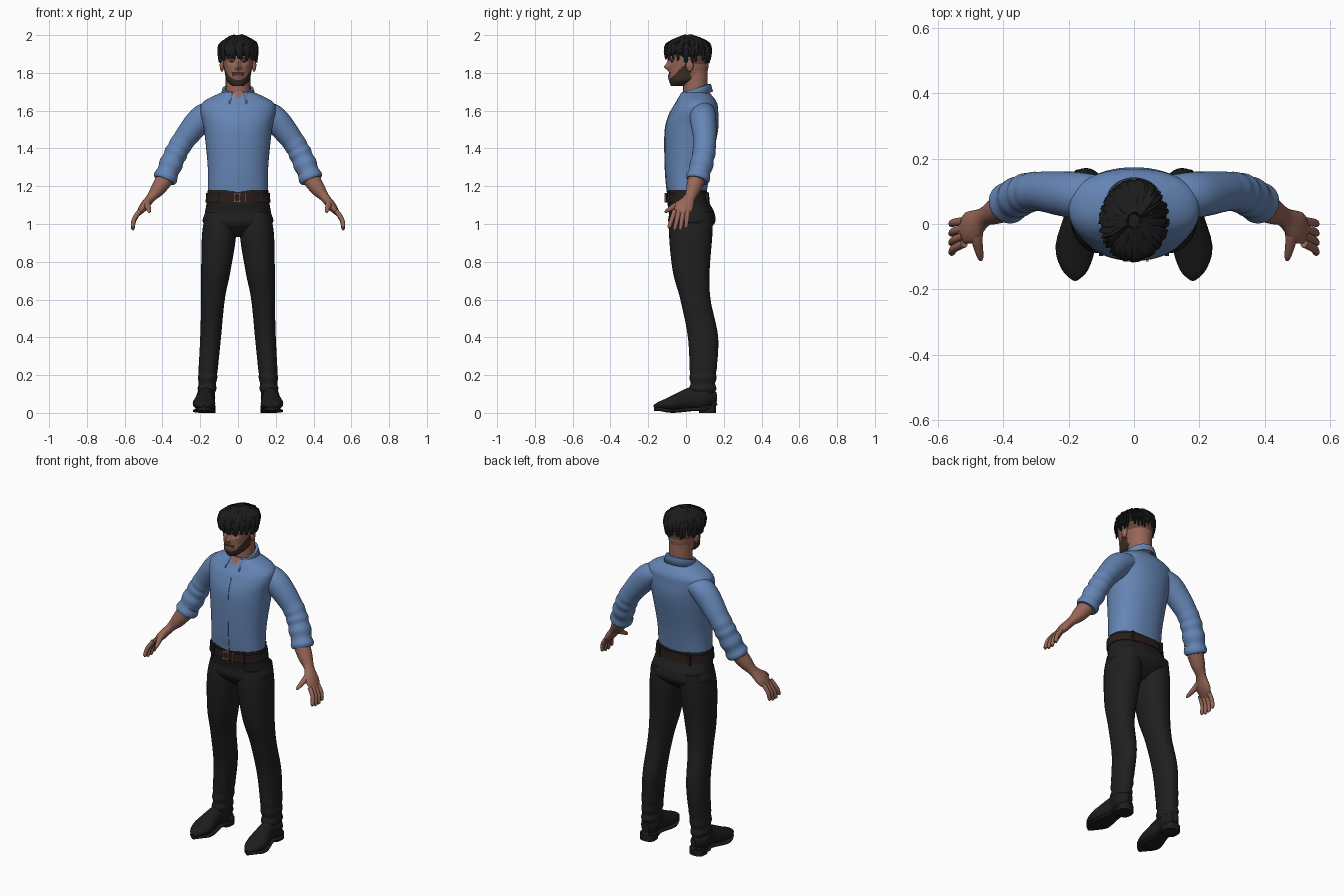
import bpy, bmesh, math, random
from mathutils import Vector, noise

random.seed(4)
if "Cube" in bpy.data.objects:
    bpy.data.objects.remove(bpy.data.objects["Cube"])

def material(name, *colour):
    mat = bpy.data.materials.new(name)
    mat.use_nodes = True
    mat.diffuse_color = (*colour, 1)
    mat.node_tree.nodes["Principled BSDF"].inputs["Base Color"].default_value = (*colour, 1)
    return mat

SHIRT = material("shirt_blue", .13, .235, .46)
SKIN = material("skin_brown", .31, .135, .095)
TROUSER = material("trouser_black", .014, .014, .014)
HAIR = material("hair_black", .011, .011, .012)
BEARD = material("beard_brown", .045, .026, .02)
FADE = material("shaved_hair", .13, .06, .043)
SHOE = material("shoe_black", .012, .012, .013)
BELT = material("belt_brown", .022, .012, .01)
COPPER = material("buckle_copper", .38, .13, .08)
LIP = material("lip_brown", .25, .095, .075)
FORWARD, SIDEWAYS, UPWARD = Vector((0, 1, 0)), Vector((1, 0, 0)), Vector((0, 0, 1))
made = []

def finish(name, bm, materials, rule=None, mirror=False):
    bmesh.ops.recalc_face_normals(bm, faces=bm.faces[:])
    if rule:
        for face in bm.faces:
            face.material_index = rule(face.calc_center_median())
    mesh = bpy.data.meshes.new(name)
    bm.to_mesh(mesh)
    bm.free()
    obj = bpy.data.objects.new(name, mesh)
    bpy.context.scene.collection.objects.link(obj)
    for mat in materials:
        mesh.materials.append(mat)
    if mirror:
        obj.modifiers.new("mirror", 'MIRROR').use_mirror_merge = False
    made.append(obj)
    return obj

def spline(rows, steps):
    # smooth interpolation through the key rows
    result = []
    for i in range(len(rows) - 1):
        keys = rows[max(i - 1, 0)], rows[i], rows[i + 1], rows[min(i + 2, len(rows) - 1)]
        for t in (step / steps for step in range(steps)):
            result.append([b + t / 2 * (c - a + t * (2*a - 5*b + 4*c - d + t * (3*(b - c) + d - a)))
                           for a, b, c, d in zip(*keys)])
    return result + [list(rows[-1])]

def loft(name, paths, *materials, flat=False, ref=FORWARD, sides=24, steps=4, square=2,
         rule=None, mirror=False, warp=None):
    # skin rings of (x, y, z, radius_u, radius_v) along each path
    bm = bmesh.new()
    for path in paths:
        rows = spline(path, steps)
        rings = []
        for i, (x, y, z, radius_u, radius_v) in enumerate(rows):
            before, after = rows[max(i - 1, 0)], rows[min(i + 1, len(rows) - 1)]
            along = (Vector(after[:3]) - Vector(before[:3])).normalized()
            u = (ref - along * ref.dot(along)).normalized()
            v = along.cross(u)
            if flat:
                u, v = SIDEWAYS, FORWARD
            ring = []
            for angle in (math.tau * k / sides for k in range(sides)):
                c, s = (math.copysign(abs(w) ** (2 / square), w) for w in (math.cos(angle), math.sin(angle)))
                point = Vector((x, y, z)) + u * radius_u * c + v * radius_v * s
                ring.append(bm.verts.new(warp(point) if warp else point))
            rings.append(ring)
        for lower, upper in zip(rings, rings[1:]):
            for k in range(sides):
                bm.faces.new((lower[k - 1], lower[k], upper[k], upper[k - 1]))
        bm.faces.new(rings[0])
        bm.faces.new(rings[-1])
    return finish(name, bm, materials, rule, mirror)

def spans(*rows):
    # (height, inner, outer, front, back) to ring rows
    return [((right + left) / 2, (front + back) / 2, z, (right - left) / 2, (back - front) / 2)
            for z, left, right, front, back in rows]

def centred(*rows, grow=0):
    # (height, half width, front, back) to ring rows
    return spans(*[(z, -w - grow, w + grow, front - grow, back + grow) for z, w, front, back in rows])

def solid(name, create, loc, scale, mat, mirror=False, **options):
    bm = bmesh.new()
    create(bm, **options)
    for vert in bm.verts:
        vert.co = Vector(loc) + Vector(a * b for a, b in zip(vert.co, scale))
    finish(name, bm, [mat], mirror=mirror)

def box(name, loc, scale, mat):
    solid(name, bmesh.ops.create_cube, loc, scale, mat, size=1)

def ball(name, loc, scale, mat):
    solid(name, bmesh.ops.create_uvsphere, loc, scale, mat, mirror=True, u_segments=16, v_segments=10, radius=1)

# Shirt body, with an open neck
torso = [(1.17, .16, -.1, .11), (1.3, .16, -.11, .13), (1.5, .18, -.11, .17), (1.6, .2, -.08, .17),
         (1.65, .18, -.05, .16), (1.7, .08, -.02, .12)]
loft("shirt_body", [centred(*torso)], SHIRT, SKIN, flat=True, sides=64, steps=10, square=2.2,
     rule=lambda c: int(c.y < 0 and abs(c.x) < (c.z - 1.65) * .6))
loft("shirt_placket", [[(0, front, z, .013, .003) for z, width, front, back in torso[:4]]], SHIRT,
     ref=SIDEWAYS, sides=12, steps=10, square=6)
# Collar folded around the neck
bm = bmesh.new()
previous = None
for i in range(41):
    angle = math.radians(-158 + 316 * i / 40)
    turn = (1 - math.cos(angle)) / 2
    point = turn ** 5
    top = 1.74 - .05 * turn
    edge = [bm.verts.new((r * math.sin(angle), .05 + r * math.cos(angle), z)) for r, z in
            ((.07, top - .02), (.07, top), (.08, top), (.09 + .03 * point, top - .04 - .02 * point))]
    if previous:
        for k in range(3):
            bm.faces.new((previous[k], previous[k + 1], edge[k + 1], edge[k]))
    previous = edge
thickness = finish("shirt_collar", bm, [SHIRT]).modifiers.new("thickness", 'SOLIDIFY')
thickness.thickness, thickness.offset = .006, 0
# Sleeves, with folds that grow towards the rolled cuffs
sleeve = spline([(.11, .09, 1.6, .06, .05), (.19, .09, 1.56, .07, .07), (.29, .1, 1.44, .06, .06),
                 (.34, .09, 1.35, .06, .06), (.39, .06, 1.23, .06, .06)], 12)
for i, row in enumerate(sleeve):
    fold = 1 + .08 * math.sin(i) * max(0, i / len(sleeve) - .4) / .6
    row[3:] = [radius * fold for radius in row[3:]]
loft("sleeve", [sleeve], SHIRT, sides=32, steps=1, mirror=True)
# Forearms, hands and fingers
loft("forearm", [[(.36, .07, 1.28, .05, .05), (.42, .04, 1.19, .04, .04), (.46, .02, 1.14, .03, .025),
                  (.5, -.01, 1.09, .05, .023), (.53, -.03, 1.05, .03, .01)]], SKIN, mirror=True)
fingers = [[(.48, -.01, 1.12, .02, .016), (.48, -.05, 1.1, .017, .017), (.47, -.1, 1.07, .01, .01),
            (.47, -.11, 1.06, .004, .004)]]
for k in range(4):
    root = Vector((.52, -.06 + .023 * k, 1.07))
    tip = Vector((.56, -.09 + .03 * k, .965 + .01 * abs(k - 1.5)))
    fingers.append([(*root, .013, .013), (*(root.lerp(tip, .5) + SIDEWAYS * .01), .012, .012),
                    (*root.lerp(tip, .94), .01, .01), (*tip, .004, .004)])
loft("fingers", fingers, SKIN, sides=12, ref=Vector((.3, 1, .5)), mirror=True)

# Trousers, creased above the hem
def crease(point):
    axis = Vector((.16, .09, point.z))
    return point + (point - axis) * .08 * math.sin(point.z * 110) * math.exp(-(point.z / .2) ** 4)

loft("trouser_hips", [centred((.93, .06, -.02, .07), (1, .18, -.09, .15), (1.06, .175, -.09, .15),
                              (1.12, .165, -.1, .12), (1.18, .16, -.1, .11))],
     TROUSER, flat=True, sides=48, square=2.3)
loft("trouser_leg", [spans((1.06, .03, .17, -.08, .14), (.95, .01, .19, -.09, .14), (.75, .04, .195, -.07, .125),
                           (.6, .07, .195, -.03, .13), (.4, .09, .2, .01, .17), (.2, .11, .21, .02, .16),
                           (.1, .12, .21, .02, .155))],
     TROUSER, flat=True, sides=32, steps=14, square=2.2, mirror=True, warp=crease)
# Belt, loops and buckle
loft("belt", [centred((1.115, .166, -.1, .12), (1.165, .162, -.1, .115), grow=.006)], BELT,
     flat=True, sides=48, steps=1, square=2.3)
for x in (-.1, .1):
    for y in (-.09, .11):
        box("belt_loop", (x, y, 1.14), (.014, .016, .06), TROUSER)
for x in (-.02, .01, .04):
    box("buckle_bar", (x, -.11, 1.14), (.008, .01, .05), COPPER)
for z in (1.12, 1.16):
    box("buckle_rail", (-.005, -.11, z), (.04, .01, .007), COPPER)
# Shoes, with the sole following the upper
shoe = [(.16, .16, .08, .02, .03), (.17, .1, .08, .05, .06), (.17, .04, .08, .04, .06), (.18, -.07, .05, .06, .04),
        (.18, -.14, .04, .04, .02), (.18, -.17, .03, .01, .01)]
loft("shoe", [shoe], SHOE, ref=SIDEWAYS, mirror=True)
loft("shoe_sole", [[(x, y, z - v, u, .01) for x, y, z, u, v in shoe]], SHOE, ref=SIDEWAYS, square=2.6, mirror=True)
loft("shoe_heel", [spans((0, .12, .21, .07, .16), (.04, .12, .21, .07, .16))], SHOE,
     flat=True, steps=1, square=2.8, mirror=True)
# Neck and head
loft("neck", [[(0, .05, z, .065, .065) for z in (1.64, 1.75, 1.86)]], SKIN, flat=True)
EYE, NOSE, MOUTH = 1.86, 1.83, 1.78

def bump(point, x, z, width, height):
    return math.exp(-((abs(point.x) - x) / width) ** 2 - ((point.z - z) / height) ** 2)

def shape_face(point):
    if point.y < 0:
        point.y -= .022 * bump(point, 0, NOSE, .014, .014) + .012 * bump(point, 0, EYE - .01, .01, .02)
        point.y += .011 * bump(point, .033, EYE, .017, .012) - .006 * bump(point, 0, MOUTH, .025, .012)
        point.y -= .005 * bump(point, .03, EYE + .02, .03, .01)
    return point

def face_colour(c):
    if c.y > .025:
        return 2 if c.z > EYE - .015 else 0
    front = c.y < -.05
    if front and abs(c.z - MOUTH) < .006 and abs(c.x) < .022:
        return 3
    moustache = front and MOUTH < c.z < MOUTH + .025 and abs(c.x) < .034
    return int(moustache or c.z < MOUTH + .07 + .95 * c.y)

loft("head", [centred((1.73, .03, -.08, -.02), (1.76, .06, -.09, .06), (1.8, .07, -.09, .11), (1.86, .08, -.09, .12),
                      (1.92, .085, -.09, .12), (1.97, .05, -.05, .07))],
     SKIN, BEARD, FADE, LIP, flat=True, sides=96, steps=14, square=2.2, rule=face_colour, warp=shape_face)
ball("ear", (.085, .02, NOSE + .01), (.012, .02, .034), SKIN)
ball("eye", (.033, -.073, EYE), (.013, .007, .004), BEARD)
loft("eyebrow", [[(x, -.093 + 4 * (x - .015) ** 2, EYE + .02, .004, .004) for x in (.015, .035, .055)]],
     BEARD, sides=8, ref=UPWARD, mirror=True)
# Hair cap and three tiers of overlapping locks
loft("hair_cap", [centred((1.885, .085, -.09, .12), (1.9, .093, -.1, .13), (1.93, .097, -.11, .13),
                          (1.97, .08, -.08, .11), (1.99, .03, -.03, .05))], HAIR, flat=True, sides=40,
     warp=lambda p: p + Vector((p.x, p.y, 0)) * .1 * noise.noise(p * 28))
locks = []
for tier, (root, middle, tip, drop) in enumerate(((.8, 1, 1, 1.87), (.6, .95, 1.04, 1.91), (.2, .7, .98, 1.95))):
    for i in range(28):
        angle = math.tau * i / 28 + random.uniform(-.1, .1)
        c, s = math.cos(angle), math.sin(angle)
        end = drop + random.uniform(-.01, .01) + (.014 * max(0, -s) if tier == 0 else 0)
        lift = .02 * tier
        locks.append([(.096 * r * c, .01 + .117 * r * s, z, w, w / 2) for r, z, w in
                      ((root, 1.955 + lift, .012), (middle, 1.93 + lift, .016),
                       (tip, end, .009), (tip + .02, end - .01, .002))])
loft("hair_locks", locks, HAIR, sides=6, steps=3, ref=Vector((.3, .2, .1)))
# Smooth shading with sharp edges kept
bpy.ops.object.select_all(action='DESELECT')
for obj in made:
    obj.select_set(True)
bpy.context.view_layer.objects.active = made[0]
bpy.ops.object.shade_smooth_by_angle(angle=math.radians(45))
